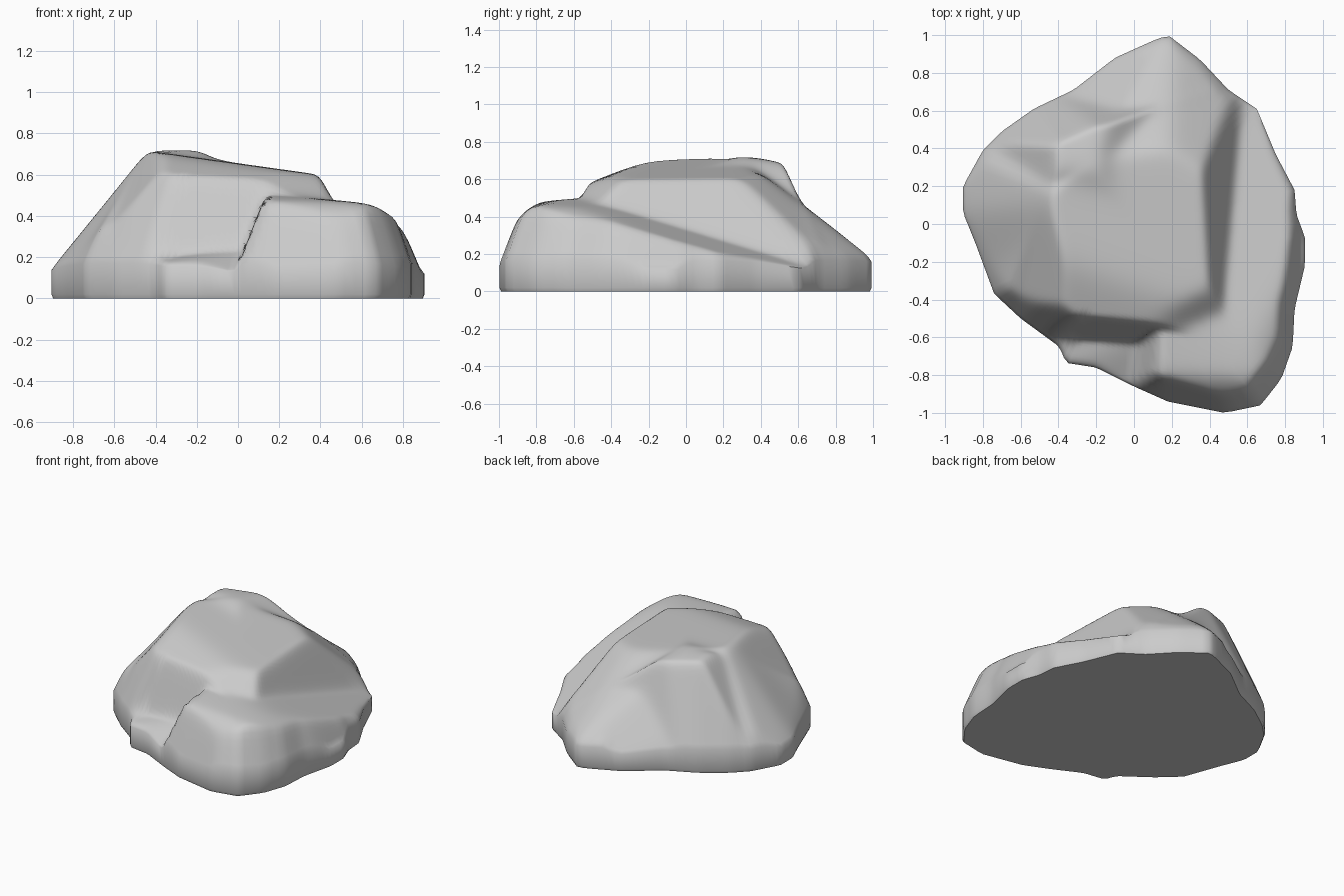
import bpy, bmesh, math

if "Cube" in bpy.data.objects:
    bpy.data.objects.remove(bpy.data.objects["Cube"])

# Footprint of the rock, seen from above
OUTLINE = [(.18, 1), (.35, .87), (.5, .71), (.65, .61), (.75, .37), (.85, .18), (.86, .05),
           (.905, -.07), (.905, -.22), (.85, -.45), (.84, -.65), (.78, -.82), (.67, -.96), (.48, -1),
           (.18, -.94), (0, -.86), (-.2, -.76), (-.36, -.735), (-.395, -.65), (-.6, -.5),
           (-.74, -.37), (-.84, -.1), (-.905, .06), (-.905, .2), (-.8, .39), (-.7, .49),
           (-.53, .61), (-.32, .71), (-.1, .88), (.1, .97)]

# Each chunk of stone is cut by planes: x, y, z, downhill direction (degrees), steepness
MOUND = [(-.25, 0, .69, 0, .14), (0, -.22, .70, 270, .4), (-.2, -.50, .58, 265, 3.2),
         (-.88, 0, .16, 196, 1.25), (-.73, .2, .35, 172, 1.25), (-.62, -.48, .20, 225, 2.6),
         (.18, 1, .19, 122, 1.4), (.18, 1, .18, 90, .76), (.42, .8, .20, 50, .95),
         (.39, 0, .58, 3, 2.1), (.35, -.4, .58, 300, 1)]
PEAK = [(-.3, .34, .735, 90, .25), (-.3, .53, .63, 95, 3), (-.45, .4, .67, 180, 1.5),
        (-.17, .4, .71, 0, .8), (-.3, .28, .73, 270, .6), (-.3, .3, .73, 0, 0)]
SHELF = [(.6, 0, .31, 48, .375), (.3, -.6, .505, 0, .1), (.4, -.6, .505, 270, .12),
         (.33, -.97, .13, 258, 2.9), (.77, -.84, .16, 330, 2.6), (.86, -.3, .2, 0, 2.4),
         (.12, -.6, .47, 180, 2.6), (.4, -.8, .485, 270, .9), (.68, -.6, .45, 0, .7)]
LEDGE = [(-.36, -.7, .18, 180, .2), (-.2, -.68, .21, 270, .5), (.1, -.7, .27, 0, 2),
         (0, -.5, .26, 90, 1)]


def soft(values, k):
    """Smooth maximum for k > 0, smooth minimum for k < 0."""
    top = max(v * k for v in values)
    return (top + math.log(sum(math.exp(v * k - top) for v in values))) / k


def chunk(planes, x, y):
    return soft([z - s * ((x - px) * math.cos(math.radians(a)) + (y - py) * math.sin(math.radians(a)))
                 for px, py, z, a, s in planes], -48)


def height(x, y, rim_distance):
    stone = soft([chunk(c, x, y) for c in (MOUND, PEAK, SHELF, LEDGE)], 48)
    return max(.12, soft([stone, .17 + 2.4 * rim_distance], -45))


def ray_radius(angle):
    """Distance from the centre to the outline along a direction."""
    dx, dy = math.cos(angle), math.sin(angle)
    best = 0
    for (ax, ay), (bx, by) in zip(OUTLINE, OUTLINE[1:] + OUTLINE[:1]):
        ex, ey = bx - ax, by - ay
        det = dy * ex - dx * ey
        if abs(det) < 1e-9:
            continue
        t = (ay * ex - ax * ey) / det
        u = (dx * ay - dy * ax) / det
        if t > 0 and -1e-6 <= u <= 1 + 1e-6:
            best = max(best, t)
    return best


SEGMENTS, RINGS = 150, 56
bm = bmesh.new()
angles = [2 * math.pi * i / SEGMENTS for i in range(SEGMENTS)]
radii = [ray_radius(a) for a in angles]


def ring(scale, z=None):
    verts = []
    for a, r in zip(angles, radii):
        x, y = r * scale * math.cos(a), r * scale * math.sin(a)
        verts.append(bm.verts.new((x, y, height(x, y, r * (1 - scale)) if z is None else z)))
    return verts


# Weathered top surface, then the short upright rim and flat base
loops = [ring(i / RINGS) for i in range(1, RINGS + 1)]
loops += [ring(1, .02), ring(.99, 0)]
centre = bm.verts.new((0, 0, height(0, 0, 1)))
for i in range(SEGMENTS):
    j = (i + 1) % SEGMENTS
    bm.faces.new((centre, loops[0][i], loops[0][j]))
    for inner, outer in zip(loops, loops[1:]):
        bm.faces.new((inner[i], outer[i], outer[j], inner[j]))
bm.faces.new(loops[-1])
bmesh.ops.recalc_face_normals(bm, faces=bm.faces)

mesh = bpy.data.meshes.new("rock")
bm.to_mesh(mesh)
bm.free()
rock = bpy.data.objects.new("rock", mesh)
bpy.context.collection.objects.link(rock)
bpy.context.view_layer.objects.active = rock
rock.select_set(True)
bpy.ops.object.shade_smooth_by_angle(angle=math.radians(60))
